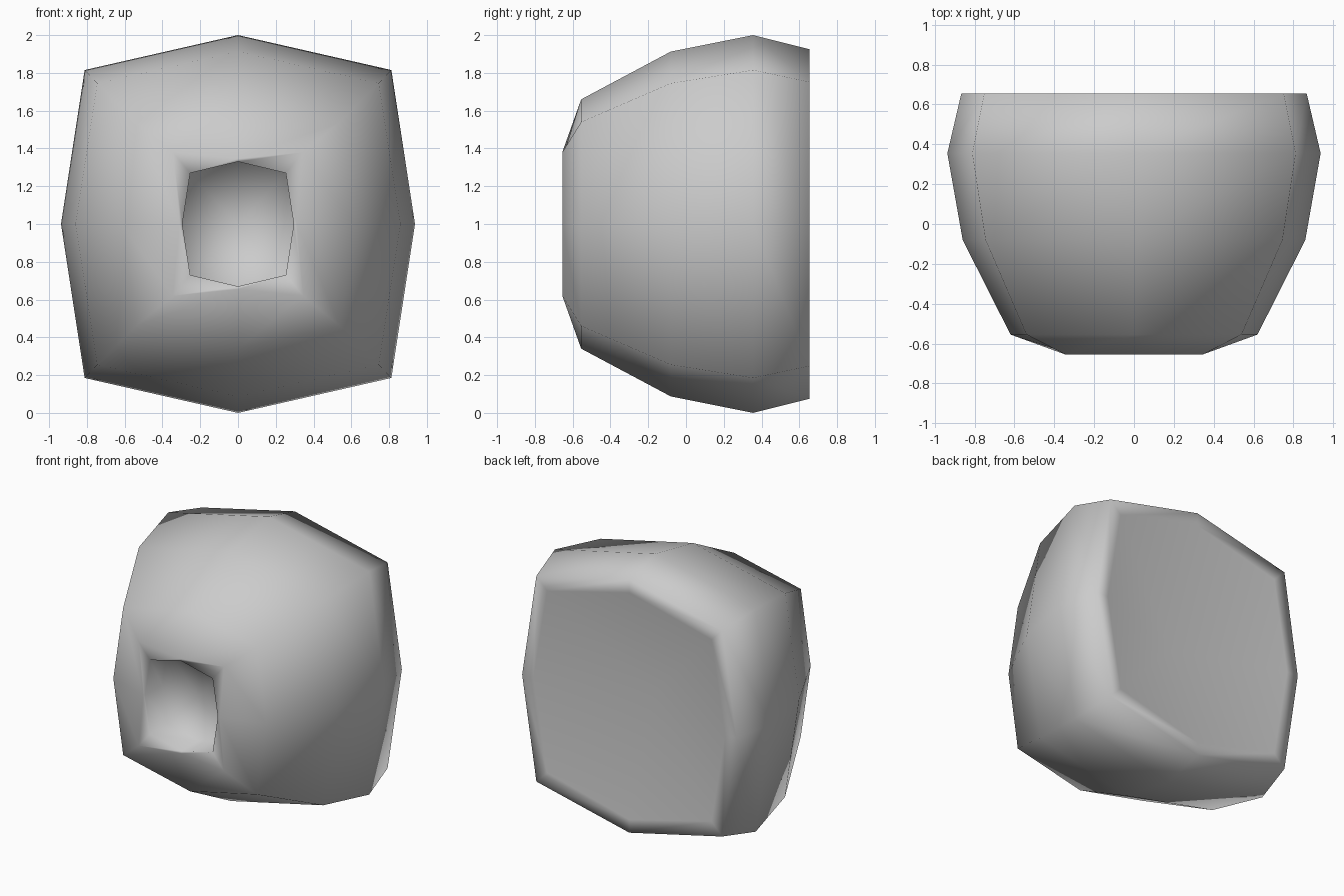
import bpy, bmesh

if "Cube" in bpy.data.objects:
    bpy.data.objects.remove(bpy.data.objects["Cube"])

# Rings from the back, over the outside, to the front and into the hole:
# y, side half-width, corner half-width, top half-height, corner half-height
RINGS = [
    (0.655, 0.775, 0.665, 0.83, 0.665),
    (0.655, 0.867, 0.752, 0.925, 0.752),
    (0.355, 0.937, 0.812, 1.000, 0.815),
    (-0.08, 0.86, 0.745, 0.913, 0.745),
    (-0.555, 0.62, 0.54, 0.66, 0.54),
    (-0.655, 0.31, 0.345, 0.345, 0.38),
    (-0.655, 0.295, 0.253, 0.33, 0.27),
    (-0.455, 0.295, 0.253, 0.33, 0.27),
]
BACK_DISH_Y = 0.36   # centre of the shallow dish in the back


def ring(bm, y, mx, cx, mz, cz):
    pts = [(mx, 0), (cx, cz), (0, mz), (-cx, cz),
           (-mx, 0), (-cx, -cz), (0, -mz), (cx, -cz)]
    return [bm.verts.new((x, y, z + 1)) for x, z in pts]


def cap(bm, loop, y):
    centre = bm.verts.new((0, y, 1))
    # four quads round a centre point
    for i in range(1, 8, 2):
        bm.faces.new((centre, loop[i - 1], loop[i], loop[(i + 1) % 8]))


bm = bmesh.new()
loops = [ring(bm, *r) for r in RINGS]
for a, b in zip(loops, loops[1:]):
    for i in range(8):
        j = (i + 1) % 8
        bm.faces.new((a[i], a[j], b[j], b[i]))

# Dished back wall and floor of the hole
cap(bm, loops[0], BACK_DISH_Y)
cap(bm, loops[-1], RINGS[-1][0])

bmesh.ops.recalc_face_normals(bm, faces=bm.faces)
for f in bm.faces:
    f.smooth = True
mesh = bpy.data.meshes.new("hollowed_body")
bm.to_mesh(mesh)
bm.free()
body = bpy.data.objects.new("hollowed_body", mesh)
bpy.context.collection.objects.link(body)
